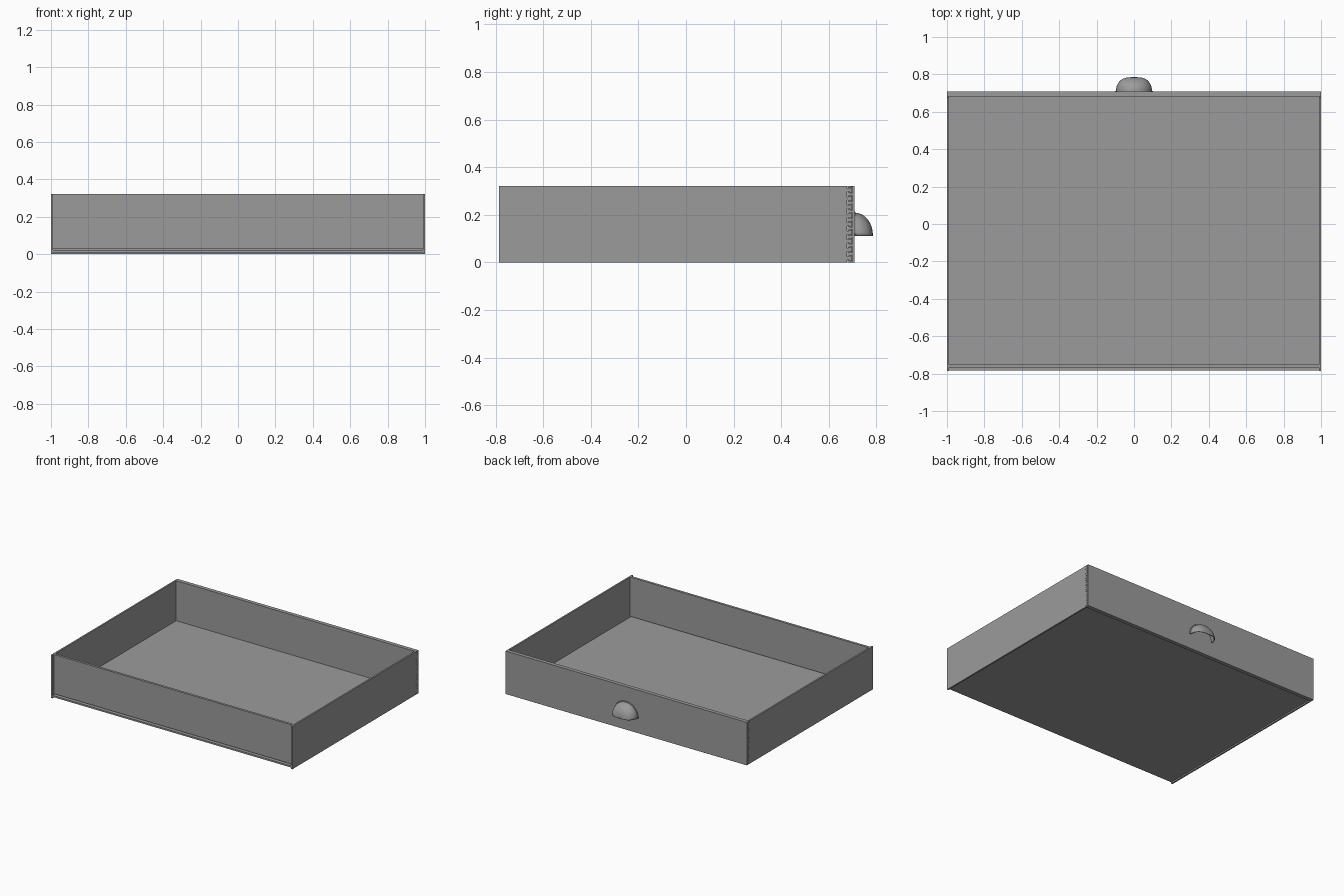
import bpy, bmesh
from math import sin, cos, pi, radians

if "Cube" in bpy.data.objects:
    bpy.data.objects.remove(bpy.data.objects["Cube"])

H = 0.322            # board height
T = 0.012            # side board thickness
BACK, FRONT = -0.785, 0.708
TEETH = 9

wood = bpy.data.materials.new("dark_grey")
wood.diffuse_color = (0.33, 0.33, 0.33, 1)
wood.use_nodes = True
wood.node_tree.nodes["Principled BSDF"].inputs["Base Color"].default_value = wood.diffuse_color


def finish(bm, name):
    bmesh.ops.recalc_face_normals(bm, faces=bm.faces[:])
    me = bpy.data.meshes.new(name)
    bm.to_mesh(me)
    bm.free()
    me.materials.append(wood)
    ob = bpy.data.objects.new(name, me)
    bpy.context.collection.objects.link(ob)
    return ob


def board(name, lo, hi):
    bm = bmesh.new()
    bmesh.ops.create_cube(bm, size=1)
    for v in bm.verts:
        v.co = [l + (c + 0.5) * (h - l) for c, l, h in zip(v.co, lo, hi)]
    return finish(bm, name)


def side_profile(name, pts, x0, x1):
    """Extrude a (y, z) outline along x."""
    bm = bmesh.new()
    f = bm.faces.new([bm.verts.new((x0, y, z)) for y, z in pts])
    r = bmesh.ops.extrude_face_region(bm, geom=[f])
    for v in r["geom"]:
        if isinstance(v, bmesh.types.BMVert):
            v.co.x = x1
    return finish(bm, name)


def joint(root, tip, grow):
    """Dovetail line; grow widens the tails to leave a fine seam."""
    pitch, fl = H / TEETH, 0.002
    pts = [(root, 0.0)]
    for i in range(TEETH):
        a, b = (i + 0.25) * pitch - grow, (i + 0.75) * pitch + grow
        pts += [(root, a + fl), (tip, a - fl), (tip, b + fl), (root, b - fl)]
    return pts + [(root, H)]


# side boards with tails, and the matching pin ends of the front
ROOT, TIP, GAP = 0.677, 0.697, 0.002
for s, label in ((-1, "left"), (1, "right")):
    side_profile(label + "_side", joint(ROOT, TIP, 0) + [(BACK, H), (BACK, 0)],
                 s * (1 - T), s)
    side_profile(label + "_front_pins",
                 joint(ROOT + GAP, TIP + GAP, GAP) + [(FRONT, H), (FRONT, 0)],
                 s * (1 - T), s)

# front board, back board set in between the sides, bottom panel
board("drawer_front", (-1 + T, ROOT + GAP, 0), (1 - T, FRONT, H))
board("back_board", (-1 + T, -0.768, 0.028), (1 - T, -0.75, H))
board("bottom_panel", (-1 + T, -0.784, 0.010), (1 - T, ROOT + GAP, 0.022))

# cup pull: half-dome, squarer in plan than in side view, with a wall flange
CZ, R, SEG, N = 0.112, 0.096, 24, 14
D = 0.785 - FRONT
prof = [(0.102, 0.102, 0.0), (0.100, 0.100, 0.003)]
for k in range(N):
    a = k / N * pi / 2
    prof.append((R * cos(a) ** 0.65, R * cos(a), 0.004 + (D - 0.004) * sin(a)))
bm = bmesh.new()
pole = bm.verts.new((0, FRONT + D, CZ))
rows = [[bm.verts.new((rx * cos(pi * j / SEG), FRONT + d, CZ + rz * sin(pi * j / SEG)))
         for j in range(SEG + 1)] for rx, rz, d in prof]
for j in range(SEG):
    for a, b in zip(rows, rows[1:]):
        bm.faces.new((a[j], a[j + 1], b[j + 1], b[j]))
    bm.faces.new((rows[-1][j], rows[-1][j + 1], pole))
pull = finish(bm, "cup_pull")
# outward facing, so the wall thickens inward
if sum(p.normal.y for p in pull.data.polygons) < 0:
    pull.data.flip_normals()
mod = pull.modifiers.new("wall", "SOLIDIFY")
mod.thickness = 0.005
mod.offset = -1
bpy.context.view_layer.objects.active = pull
pull.select_set(True)
bpy.ops.object.shade_smooth_by_angle(angle=radians(35))
